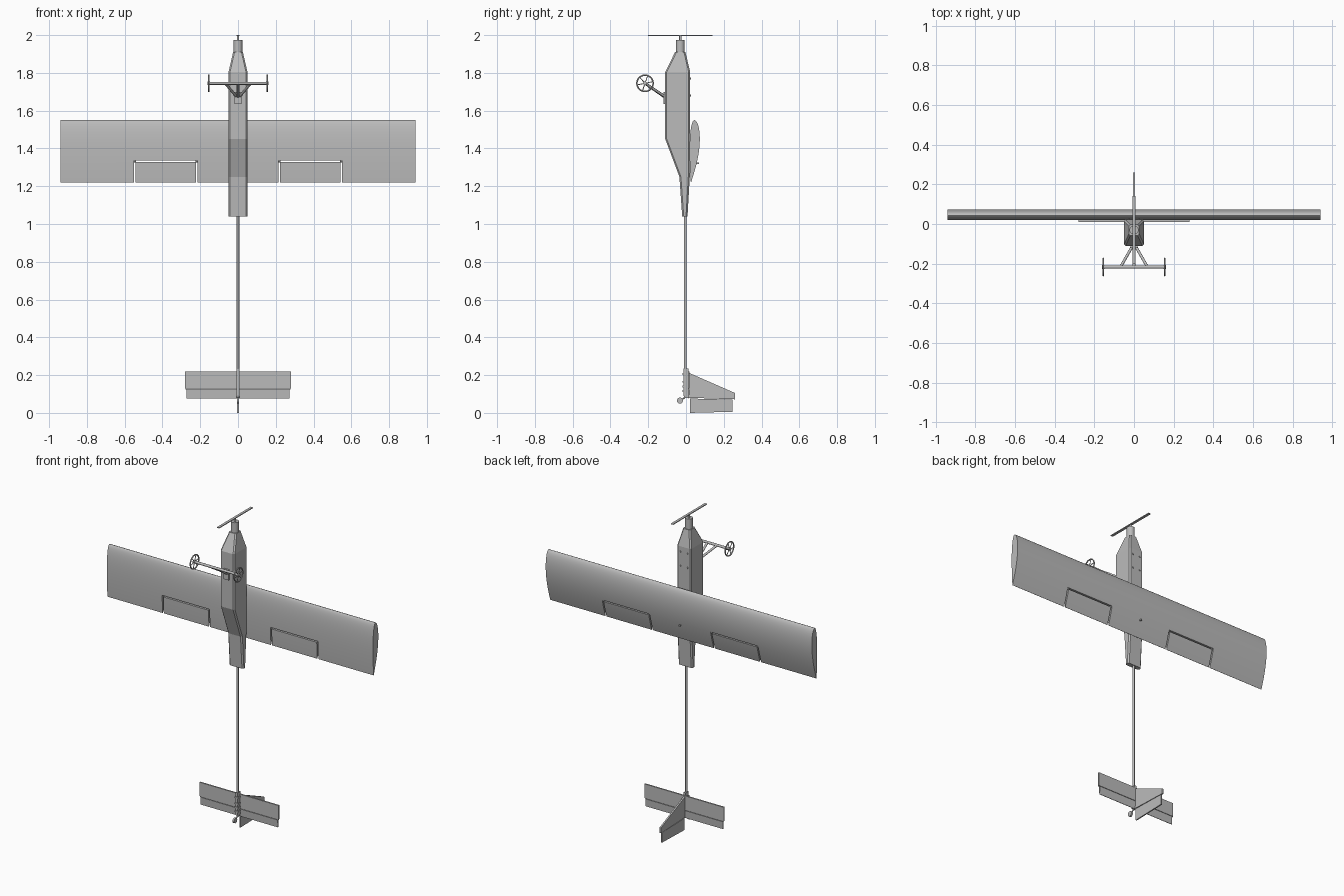
import bpy, bmesh, math
from mathutils import Vector

cube = bpy.data.objects.get("Cube")
if cube:
    bpy.data.objects.remove(cube)

grey = bpy.data.materials.new("plain grey")
grey.use_nodes = True
tone = (0.5, 0.5, 0.5, 1)
grey.diffuse_color = tone
grey.node_tree.nodes["Principled BSDF"].inputs["Base Color"].default_value = tone


def finish(name, bm, smooth=False):
    bmesh.ops.recalc_face_normals(bm, faces=bm.faces)
    mesh = bpy.data.meshes.new(name)
    bm.to_mesh(mesh)
    bm.free()
    mesh.materials.append(grey)
    ob = bpy.data.objects.new(name, mesh)
    bpy.context.collection.objects.link(ob)
    if smooth:
        bpy.ops.object.select_all(action="DESELECT")
        ob.select_set(True)
        bpy.context.view_layer.objects.active = ob
        bpy.ops.object.shade_smooth_by_angle(angle=math.radians(35))
    return ob


def box(name, low, high):
    bm = bmesh.new()
    low, high = Vector(low), Vector(high)
    bmesh.ops.create_cube(bm, size=1)
    for v in bm.verts:
        v.co = (low + high) / 2 + v.co * (high - low)
    return finish(name, bm)


def rod(name, a, b, r, r2=None, sides=16):
    a, b = Vector(a), Vector(b)
    bm = bmesh.new()
    bmesh.ops.create_cone(bm, cap_ends=True, segments=sides, radius1=r,
                          radius2=r if r2 is None else r2, depth=(b - a).length)
    turn = (b - a).to_track_quat("Z", "Y")
    for v in bm.verts:
        v.co = turn @ v.co + (a + b) / 2
    return finish(name, bm, True)


def prism(name, outline, x0, x1, smooth=False):
    """Extrude a (y, z) outline along x."""
    bm = bmesh.new()
    face = bm.faces.new([bm.verts.new((x0, y, z)) for y, z in outline])
    new = bmesh.ops.extrude_face_region(bm, geom=[face])["geom"]
    for v in new:
        if isinstance(v, bmesh.types.BMVert):
            v.co.x = x1
    return finish(name, bm, smooth)


def torus(name, centre, big, small):
    """Ring whose axle lies along x."""
    bm = bmesh.new()
    rings, sides = 32, 8
    grid = []
    for i in range(rings):
        a = math.tau * i / rings
        row = []
        for j in range(sides):
            b = math.tau * j / sides
            r = big + small * math.cos(b)
            row.append(bm.verts.new(Vector(centre) + Vector(
                (small * math.sin(b), r * math.cos(a), r * math.sin(a)))))
        grid.append(row)
    for i in range(rings):
        for j in range(sides):
            k, m = (i + 1) % rings, (j + 1) % sides
            bm.faces.new((grid[i][j], grid[k][j], grid[k][m], grid[i][m]))
    return finish(name, bm, True)


# Fuselage: rounded rectangles lofted up the body (z, belly y, back y, half width)
stations = [(1.04, -0.02, 0.008, 0.05), (1.25, -0.035, 0.02, 0.05),
            (1.45, -0.11, 0.022, 0.05), (1.805, -0.11, 0.022, 0.05),
            (1.91, -0.058, -0.003, 0.026)]
bm = bmesh.new()
loops = []
for z, y0, y1, w in stations:
    c = 0.008
    pts = [(-w + c, y0), (w - c, y0), (w, y0 + c), (w, y1 - c),
           (w - c, y1), (-w + c, y1), (-w, y1 - c), (-w, y0 + c)]
    loops.append([bm.verts.new((x, y, z)) for x, y in pts])
for low, high in zip(loops, loops[1:]):
    for i in range(8):
        j = (i + 1) % 8
        bm.faces.new((low[i], low[j], high[j], high[i]))
bm.faces.new(loops[0])
bm.faces.new(loops[-1])
finish("fuselage", bm)

# Motor, shaft and propeller
rod("motor", (0, -0.03, 1.905), (0, -0.03, 1.975), 0.023, sides=24)
rod("propeller_shaft", (0, -0.03, 1.97), (0, -0.03, 2.0), 0.006)
box("propeller", (-0.008, -0.2, 1.995), (0.008, 0.14, 2.0))

# Wing with an airfoil section
top, chord, steps = 1.55, 0.33, 24
upper, lower = [], []
for i in range(steps + 1):
    t = (1 - math.cos(math.pi * i / steps)) / 2
    thick = 0.2 * (1.485 * math.sqrt(t) - 0.63 * t - 1.758 * t**2
                   + 1.4215 * t**3 - 0.5075 * t**4) * chord
    mid = 0.044 - 0.018 * t
    upper.append((mid + 0.8 * thick + 0.01 * math.sin(math.pi * t), top - chord * t))
    lower.append((mid - 0.55 * thick, top - chord * t))
wing = prism("wing", upper + lower[:0:-1], -0.94, 0.94, True)

# Slots that free the ailerons
for side in (-1, 1):
    cuts = [((0.215, 1.2), (0.223, 1.335)), ((0.542, 1.2), (0.55, 1.335)),
            ((0.217, 1.327), (0.548, 1.335))]
    for (xa, za), (xb, zb) in cuts:
        xs = sorted((side * xa, side * xb))
        cutter = box("slot_cutter", (xs[0], -0.1, za), (xs[1], 0.2, zb))
        cutter.hide_render = True
        cutter.hide_set(True)
        cutter.display_type = "WIRE"
        mod = wing.modifiers.new("slot", "BOOLEAN")
        mod.operation = "DIFFERENCE"
        mod.solver = "EXACT"
        mod.object = cutter
    for x in (0.219, 0.546):
        rod("aileron_hinge", (side * x - 0.006, 0.052, 1.331),
            (side * x + 0.006, 0.052, 1.331), 0.006, sides=8)
box("wing_peg", (-0.004, 0.05, 1.317), (0.004, 0.068, 1.325))

# Screws on the back of the fuselage
for z in (1.77, 1.68):
    for x in (-0.025, 0.025):
        rod("hatch_screw", (x, 0.018, z), (x, 0.027, z), 0.006, sides=10)

# Landing gear
axle_y, axle_z = -0.217, 1.745
rod("axle", (-0.155, axle_y, axle_z), (0.155, axle_y, axle_z), 0.008)
box("gear_mount", (-0.018, -0.12, 1.635), (0.018, -0.105, 1.7))
rod("gear_leg", (0, -0.11, 1.67), (0, axle_y, axle_z), 0.007)
for side in (-1, 1):
    rod("gear_strut", (side * 0.008, -0.112, 1.675),
        (side * 0.068, axle_y, axle_z), 0.007)
    hub = Vector((side * 0.155, axle_y, axle_z))
    torus("wheel_rim", hub, 0.043, 0.004)
    rod("wheel_hub", hub - Vector((0.007, 0, 0)), hub + Vector((0.007, 0, 0)), 0.01)
    for k in range(3):
        a = math.pi * k / 3 + 0.2
        d = Vector((0, math.cos(a), math.sin(a))) * 0.043
        rod("wheel_spoke", hub - d, hub + d, 0.0022, sides=8)

# Tail boom and bracket
rod("tail_boom", (0, -0.004, 0.08), (0, -0.004, 1.06), 0.007)
box("tail_bracket", (-0.008, -0.014, 0.09), (0.008, 0.014, 0.235))
for z in (0.11, 0.135, 0.16, 0.2):
    box("bracket_clip", (-0.011, -0.018, z), (0.011, 0.01, z + 0.01))

# Horizontal tail
box("stabiliser", (-0.28, 0.01, 0.13), (0.28, 0.019, 0.218))
prism("elevator", [(0.01, 0.124), (0.019, 0.124), (0.016, 0.076), (0.013, 0.076)],
      -0.273, 0.273)
rod("elevator_hinge", (-0.278, 0.0145, 0.127), (0.278, 0.0145, 0.127), 0.003, sides=8)

# Vertical tail
prism("fin", [(0.0, 0.08), (0.0, 0.215), (0.02, 0.21), (0.26, 0.105), (0.26, 0.072),
              (0.02, 0.08)], -0.005, 0.005)
prism("rudder", [(0.02, 0.076), (0.246, 0.07), (0.246, 0.006), (0.02, 0.0)],
      -0.004, 0.004)

# Tail wheel
rod("tail_wheel_leg", (0, 0.0, 0.085), (0, -0.032, 0.065), 0.004, sides=8)
rod("tail_wheel", (-0.006, -0.032, 0.065), (0.006, -0.032, 0.065), 0.016, sides=20)
